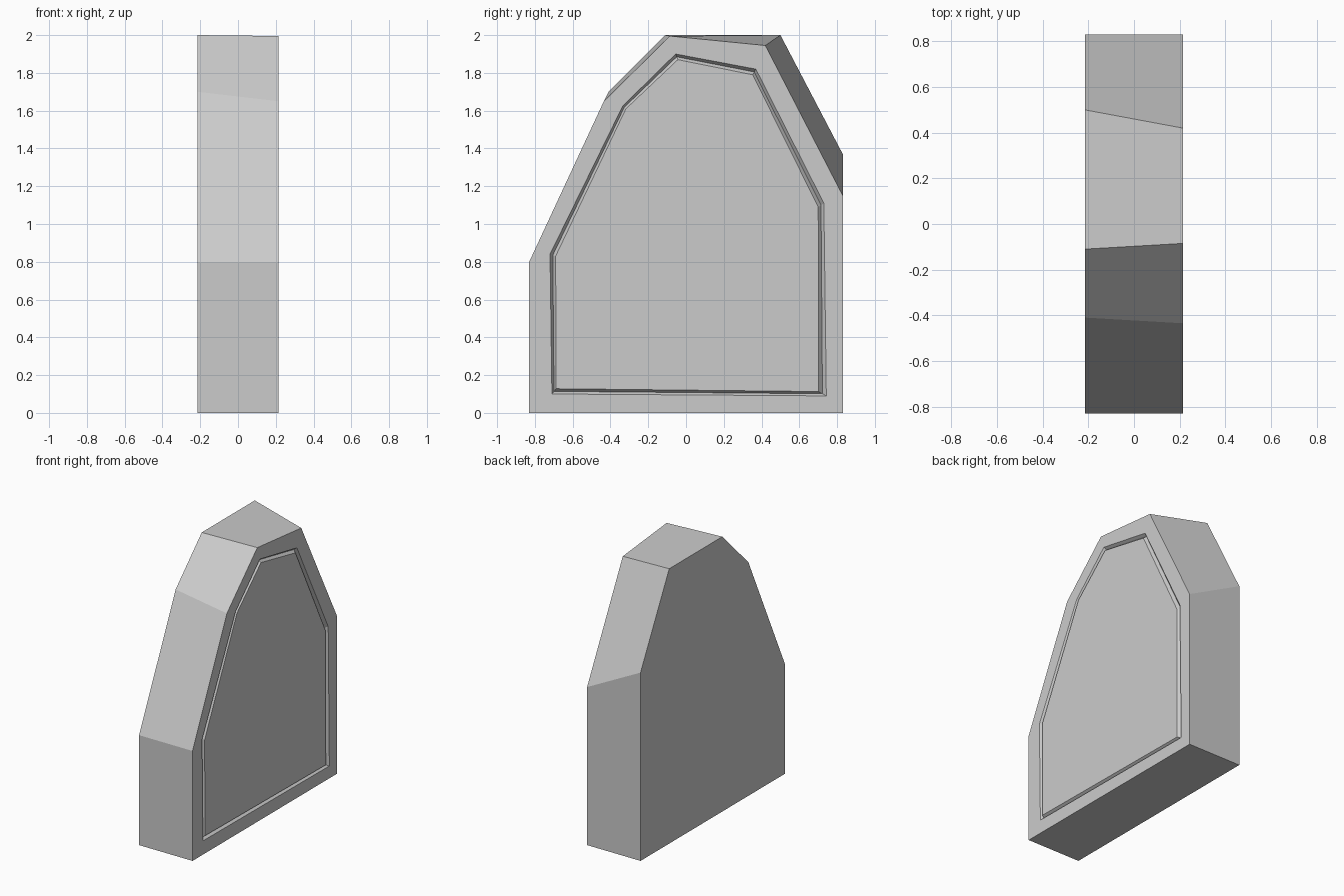
import bpy, bmesh

if "Cube" in bpy.data.objects:
    bpy.data.objects.remove(bpy.data.objects["Cube"])

HALF = 0.215    # half thickness of the slab
GROOVE = 0.02   # depth of the V groove

# Outlines as (y, z), all in the same corner order
back = [(-.83, 0), (.83, 0), (.83, 1.37), (.50, 2.0), (-.11, 2.0), (-.41, 1.70), (-.83, .80)]
front = [(-.83, 0), (.83, 0), (.83, 1.15), (.42, 1.945), (-.085, 1.995), (-.435, 1.65), (-.83, .80)]
groove_outer = [(-.71, .10), (.743, .09), (.73, 1.11), (.37, 1.82), (-.055, 1.90), (-.335, 1.625), (-.72, .84)]
groove_inner = [(-.688, .128), (.702, .113), (.70, 1.09), (.353, 1.79), (-.043, 1.87), (-.318, 1.61), (-.69, .83)]
groove_floor = [((a + c) / 2, (b + d) / 2) for (a, b), (c, d) in zip(groove_outer, groove_inner)]

bm = bmesh.new()


def ring(x, outline):
    return [bm.verts.new((x, y, z)) for y, z in outline]


def bridge(a, b):
    n = len(a)
    for i in range(n):
        j = (i + 1) % n
        bm.faces.new((a[i], a[j], b[j], b[i]))


# Slab side walls, front border, then both walls of the groove
rings = [ring(-HALF, back), ring(HALF, front), ring(HALF, groove_outer),
         ring(HALF - GROOVE, groove_floor), ring(HALF, groove_inner)]
for a, b in zip(rings, rings[1:]):
    bridge(a, b)

# Back face and the engraved panel
bm.faces.new(rings[0])
bm.faces.new(rings[-1])
bmesh.ops.recalc_face_normals(bm, faces=bm.faces)

mesh = bpy.data.meshes.new("stone_slab")
bm.to_mesh(mesh)
bm.free()
slab = bpy.data.objects.new("stone_slab", mesh)
bpy.context.collection.objects.link(slab)
